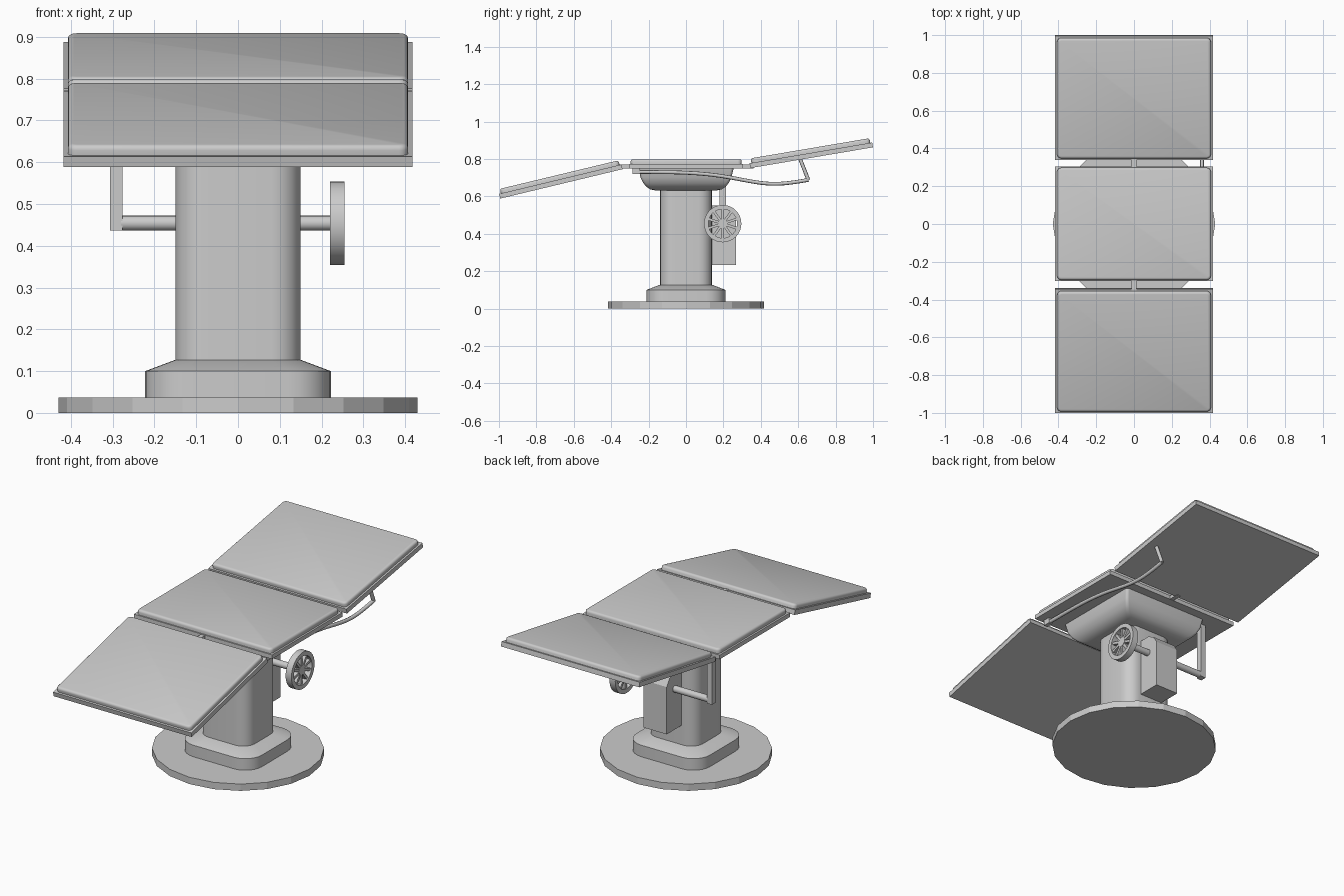
import bpy, bmesh, math
from mathutils import Matrix, Vector

if "Cube" in bpy.data.objects:
    bpy.data.objects.remove(bpy.data.objects["Cube"])


def finish(name, bm, smooth=True):
    bmesh.ops.recalc_face_normals(bm, faces=bm.faces)
    me = bpy.data.meshes.new(name)
    bm.to_mesh(me)
    bm.free()
    ob = bpy.data.objects.new(name, me)
    bpy.context.collection.objects.link(ob)
    if smooth:
        bpy.ops.object.select_all(action='DESELECT')
        ob.select_set(True)
        bpy.context.view_layer.objects.active = ob
        bpy.ops.object.shade_smooth_by_angle(angle=math.radians(35))
    return ob


def box(name, lo, hi, bevel=0, mat=Matrix()):
    lo, hi = Vector(lo), Vector(hi)
    bm = bmesh.new()
    bmesh.ops.create_cube(bm, size=1)
    for v in bm.verts:
        v.co = Vector([v.co[i] * (hi[i] - lo[i]) + (lo[i] + hi[i]) / 2 for i in range(3)])
    if bevel:
        # round the plan corners, then the upper rim
        up = [e for e in bm.edges if abs(e.verts[0].co.z - e.verts[1].co.z) > 1e-4]
        bmesh.ops.bevel(bm, geom=up, offset=bevel * 1.8, segments=4, profile=0.5, affect='EDGES')
        top = [e for e in bm.edges if all(abs(v.co.z - hi.z) < 1e-5 for v in e.verts)]
        bmesh.ops.bevel(bm, geom=top, offset=bevel, segments=3, profile=0.5, affect='EDGES')
    bm.transform(mat)
    return finish(name, bm)


def rounded_rect(a, b, r, seg=6):
    pts = []
    for k, (sx, sy) in enumerate([(1, 1), (-1, 1), (-1, -1), (1, -1)]):
        for i in range(seg + 1):
            t = math.pi / 2 * (k + i / seg)
            pts.append((sx * (a - r) + r * math.cos(t), sy * (b - r) + r * math.sin(t)))
    return pts


def loft(name, rings, closed=False, smooth=True):
    """Skin rings of 3D points; cap the ends, or join last to first."""
    bm = bmesh.new()
    vs = [[bm.verts.new(p) for p in ring] for ring in rings]
    n = len(vs[0])
    pairs = list(zip(vs, vs[1:])) + ([(vs[-1], vs[0])] if closed else [])
    for A, B in pairs:
        for i in range(n):
            bm.faces.new((A[i], A[(i + 1) % n], B[(i + 1) % n], B[i]))
    if not closed:
        bm.faces.new(vs[0])
        bm.faces.new(vs[-1])
    return finish(name, bm, smooth)


def stack(name, levels):
    return loft(name, [[(x, y, z) for x, y in rounded_rect(a, b, r)] for z, a, b, r in levels])


def circle_x(x, r, n=32):
    """Circle about the wheel axis, in a plane of constant x."""
    return [(x, WY + r * math.cos(2 * math.pi * i / n), WZ + r * math.sin(2 * math.pi * i / n))
            for i in range(n)]


def rod(name, pts, radius, kind='POLY'):
    cu = bpy.data.curves.new(name, 'CURVE')
    cu.dimensions = '3D'
    cu.bevel_depth, cu.bevel_resolution, cu.use_fill_caps = radius, 2, True
    sp = cu.splines.new(kind)
    sp.points.add(len(pts) - 1)
    for p, c in zip(sp.points, pts):
        p.co = (*c, 1)
    if kind == 'NURBS':
        sp.use_endpoint_u, sp.order_u = True, 4
    ob = bpy.data.objects.new(name, cu)
    bpy.context.collection.objects.link(ob)
    return ob


# floor plate, pedestal and column
N = 20
loft("base_plate", [[(0.43 * math.cos(2 * math.pi * i / N), 0.418 * math.sin(2 * math.pi * i / N), z)
                     for i in range(N)] for z in (0, 0.037)], smooth=False)
stack("pedestal_foot", [(0.03, .222, .21, .10), (0.10, .222, .21, .10), (0.127, .15, .14, .07)])
stack("column", [(0.12, .15, .138, .07), (0.65, .15, .138, .07)])

# bowl-shaped head under the table
stack("table_support", [(0.632, .17, .165, .015), (0.637, .195, .19, .015), (0.65, .22, .21, .015),
                        (0.67, .238, .228, .015), (0.70, .252, .243, .015), (0.752, .26, .255, .015)])

# middle panel
box("middle_frame", (-.417, -.302, .749), (.417, .305, .772))
box("middle_cushion", (-.407, -.296, .77), (.407, .298, .798), .012)

# tilted end panels, built from their hinge edge outward
for name, s, y0, z0, length, deg in (("head", 1, .344, .751, .665, 9.6),
                                     ("foot", -1, -.339, .745, .673, 13.5)):
    m = Matrix.Translation((0, y0, z0)) @ Matrix.Rotation(math.radians(deg), 4, 'X')
    ya, yb = sorted((0, s * length))
    box(name + "_frame", (-.417, ya, 0), (.417, yb, .026), 0, m)
    box(name + "_cushion", (-.407, ya + .01, .024), (.407, yb - .01, .051), .012, m)
    ha, hb = sorted((s * .29, s * .36))
    box(name + "_hinge", (-.012, ha, .75), (.012, hb, .77))

# gearbox behind the column
prof = [(.11, .232), (.266, .232), (.266, .49), (.24, .53), (.2, .55), (.11, .55)]
loft("gearbox", [[(x, y, z) for y, z in prof] for x in (-.07, .07)], smooth=False)

# hand wheel with shaft
WY, WZ = .196, .454
loft("wheel_shaft", [circle_x(-.28, .018, 16), circle_x(.225, .018, 16)])
loft("wheel_rim", [circle_x(.22, .1), circle_x(.255, .1), circle_x(.255, .077), circle_x(.22, .077)],
     closed=True)
loft("wheel_hub", [circle_x(.22, .026), circle_x(.25, .026)])
SP = 10
for i in range(SP):
    turn = Matrix.Translation((0, WY, WZ)) @ Matrix.Rotation(2 * math.pi * i / SP, 4, 'X')
    box("wheel_spoke", (.225, -.007, .018), (.248, .007, .083), 0, turn)

# upright link on the left, rising from the shaft to the table
box("side_link", (-.306, WY - .017, .436), (-.276, WY + .017, .75))

# curved release lever on the right
LX = .36
rod("release_lever", [(LX, -.28, .73), (LX, -.1, .73), (LX, .08, .725), (LX, .25, .70),
                      (LX, .42, .663), (LX, .53, .665), (LX, .655, .688)], .010, 'NURBS')
rod("lever_end", [(LX, .655, .686), (LX, .608, .805)], .010)
box("lever_mount", (LX - .012, -.285, .718), (LX + .012, -.245, .752))
